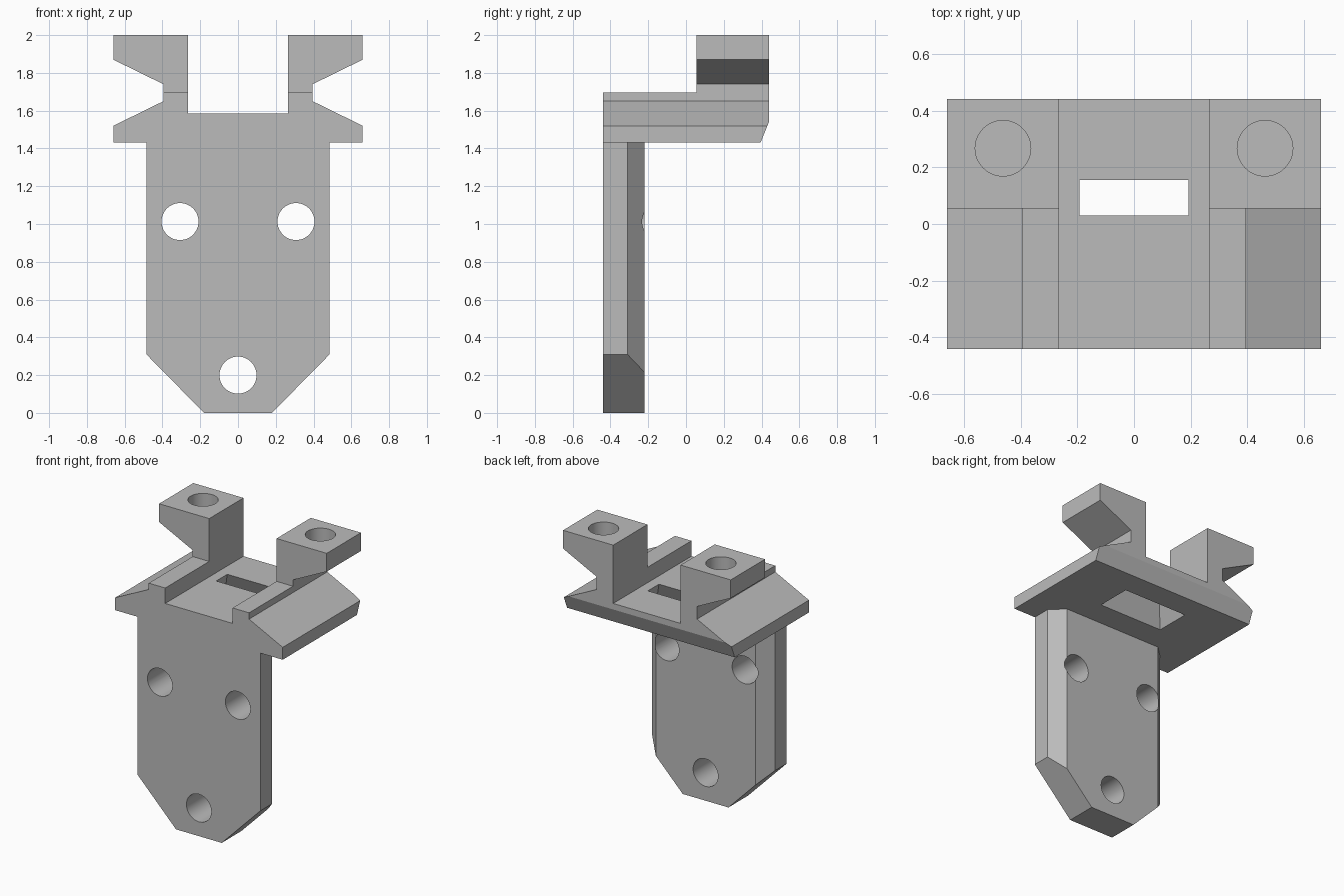
import bpy, bmesh, math
from mathutils import Matrix, Vector

cube = bpy.data.objects.get("Cube")
if cube:
    bpy.data.objects.remove(cube, do_unlink=True)

GREY = (0.5, 0.5, 0.5, 1.0)
mat = bpy.data.materials.new("plain grey")
mat.use_nodes = True
mat.diffuse_color = GREY
bsdf = next(n for n in mat.node_tree.nodes if n.type == 'BSDF_PRINCIPLED')
bsdf.inputs["Base Color"].default_value = GREY


def make_object(name, bm):
    bmesh.ops.recalc_face_normals(bm, faces=bm.faces)
    mesh = bpy.data.meshes.new(name)
    bm.to_mesh(mesh)
    bm.free()
    mesh.materials.append(mat)
    obj = bpy.data.objects.new(name, mesh)
    bpy.context.collection.objects.link(obj)
    return obj


def extrude_outline(outline, y0, y1):
    """Solid from a closed (x, z) outline, running from y0 to y1."""
    bm = bmesh.new()
    face = bm.faces.new([bm.verts.new((x, y0, z)) for x, z in outline])
    new = bmesh.ops.extrude_face_region(bm, geom=[face])["geom"]
    bmesh.ops.translate(bm, vec=(0, y1 - y0, 0),
                        verts=[v for v in new if isinstance(v, bmesh.types.BMVert)])
    bmesh.ops.recalc_face_normals(bm, faces=bm.faces)
    return bm


def mirrored(half):
    return half + [(-x, z) for x, z in reversed(half)]


def trim(bm, point, normal):
    """Cut away everything on the normal side of a plane and cap it."""
    geom = bm.verts[:] + bm.edges[:] + bm.faces[:]
    cut = bmesh.ops.bisect_plane(bm, geom=geom, plane_co=Vector(point),
                                 plane_no=Vector(normal), clear_outer=True)
    edges = [e for e in cut["geom_cut"] if isinstance(e, bmesh.types.BMEdge)]
    bmesh.ops.contextual_create(bm, geom=edges)


def subtract(obj, cutter):
    cutter.hide_render = True
    mod = obj.modifiers.new("cut", 'BOOLEAN')
    mod.operation = 'DIFFERENCE'
    mod.solver = 'EXACT'
    mod.object = cutter
    bpy.context.view_layer.update()
    graph = bpy.context.evaluated_depsgraph_get()
    mesh = bpy.data.meshes.new_from_object(obj.evaluated_get(graph))
    obj.modifiers.clear()
    obj.data = mesh
    bpy.data.objects.remove(cutter, do_unlink=True)


def drill(obj, centre, depth, axis='Z', radius=0.098):
    bm = bmesh.new()
    turn = Matrix.Rotation(math.pi / 2, 4, 'X') if axis == 'Y' else Matrix()
    bmesh.ops.create_cone(bm, cap_ends=True, segments=48, radius1=radius,
                          radius2=radius, depth=depth,
                          matrix=Matrix.Translation(centre) @ turn)
    subtract(obj, make_object("hole_cutter", bm))


# Hanging plate with pointed foot and bevelled rear side edges
bm = extrude_outline(mirrored([(0.18, 0), (0.485, 0.31), (0.485, 1.432)]), -0.44, -0.22)
for s in (1, -1):
    trim(bm, (s * 0.485, -0.31, 0), (s * 0.09, 0.093, 0))
plate = make_object("mounting_plate", bm)
for x, z in ((-0.307, 1.013), (0.307, 1.013), (0, 0.2)):
    drill(plate, (x, -0.33, z), 0.5, 'Y')

# Shelf with sloping wings, raised rails and a bevelled rear lower edge
bm = extrude_outline(mirrored([(0.66, 1.432), (0.66, 1.52), (0.395, 1.65),
                               (0.395, 1.695), (0.265, 1.695), (0.265, 1.585)]),
                     -0.44, 0.44)
trim(bm, (0, 0.395, 1.432), (0, 0.11, -0.045))
shelf = make_object("shelf", bm)

# Slot through the shelf, flaring towards the underside
bm = bmesh.new()
bmesh.ops.create_cube(bm, size=1)
for v in bm.verts:
    top = v.co.z > 0
    hx, hy, z = (0.17, 0.039, 1.64) if top else (0.276, 0.149, 1.38)
    v.co = (math.copysign(hx, v.co.x), 0.092 + math.copysign(hy, v.co.y), z)
subtract(shelf, make_object("slot_cutter", bm))

# Rear posts with overhanging heads and blind screw holes
post = [(0.265, 1.695), (0.395, 1.695), (0.395, 1.74),
        (0.66, 1.87), (0.66, 2.0), (0.265, 2.0)]
parts = [plate, shelf]
for s, side in ((1, "left"), (-1, "right")):
    obj = make_object(side + "_post",
                      extrude_outline([(s * x, z) for x, z in post], 0.055, 0.44))
    drill(obj, (s * 0.462, 0.267, 2.0), 0.28)
    parts.append(obj)

# Smooth the hole walls, keep the other edges crisp
bpy.ops.object.select_all(action='DESELECT')
for obj in parts:
    obj.select_set(True)
    bpy.context.view_layer.objects.active = obj
bpy.ops.object.shade_smooth_by_angle(angle=math.radians(20))
